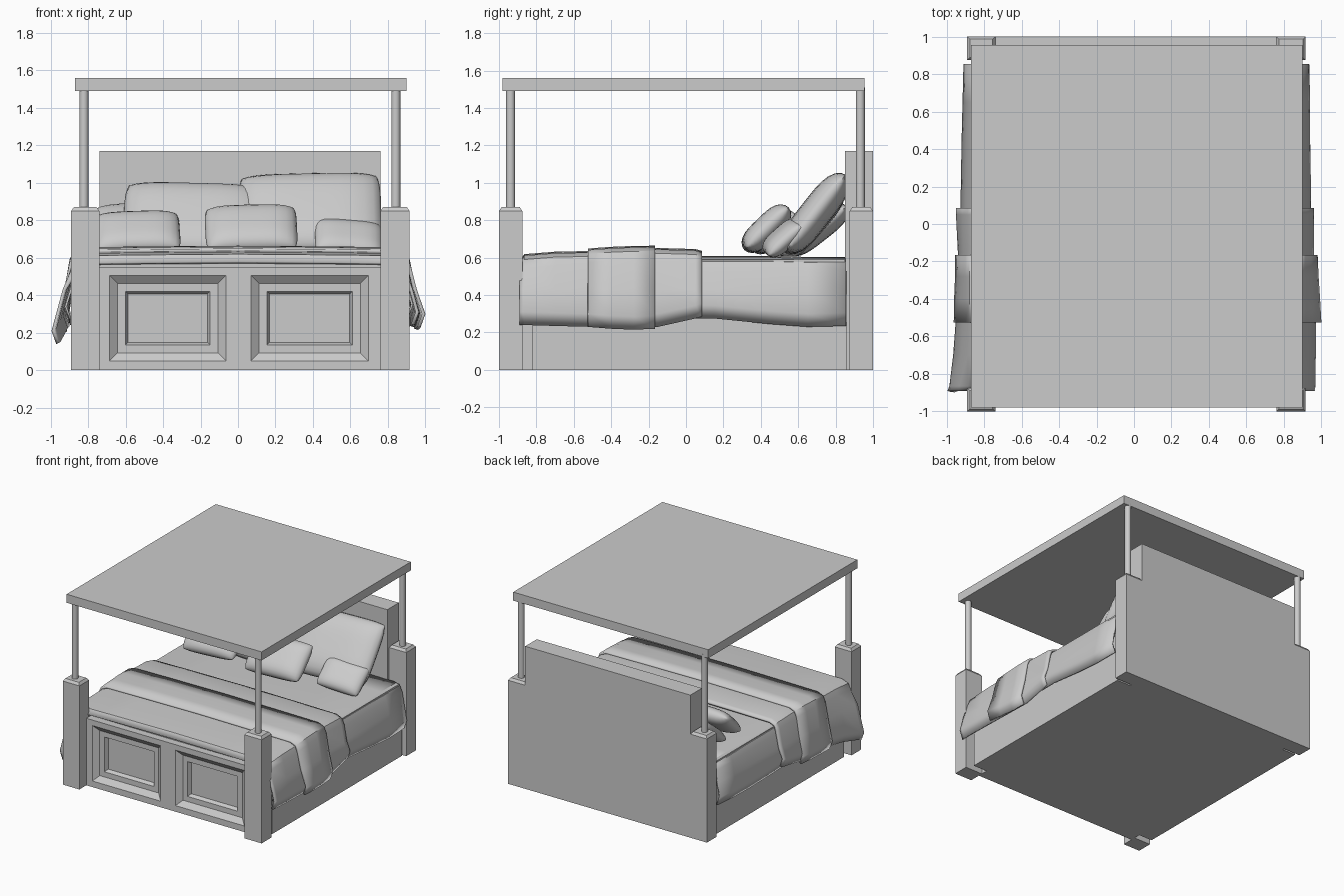
import bpy, bmesh, math
from mathutils import Matrix, Vector

if "Cube" in bpy.data.objects:
    bpy.data.objects.remove(bpy.data.objects["Cube"])


def finish(name, bm, smooth=None):
    bmesh.ops.recalc_face_normals(bm, faces=bm.faces)
    me = bpy.data.meshes.new(name)
    bm.to_mesh(me)
    bm.free()
    ob = bpy.data.objects.new(name, me)
    bpy.context.collection.objects.link(ob)
    if smooth:
        bpy.ops.object.select_all(action='DESELECT')
        ob.select_set(True)
        bpy.context.view_layer.objects.active = ob
        bpy.ops.object.shade_smooth_by_angle(angle=math.radians(smooth))
    return ob


def box(name, x0, x1, y0, y1, z0, z1, cap=0.0):
    """Box, optionally topped by a chamfered cap of the given height."""
    bm = bmesh.new()
    bmesh.ops.create_cube(bm, size=1)
    for v in bm.verts:
        v.co = (x0 if v.co.x < 0 else x1, y0 if v.co.y < 0 else y1,
                z0 if v.co.z < 0 else z1)
    if cap:
        bm.normal_update()
        top = [f for f in bm.faces if f.normal.z > 0.9]
        bmesh.ops.inset_region(bm, faces=top, thickness=0.02)
        for v in top[0].verts:
            v.co.z += cap
    return finish(name, bm)


# Corner posts with round canopy poles
for side, x0, x1 in (("left", -0.89, -0.74), ("right", 0.76, 0.915)):
    for end, y0, y1, py in (("front", -1.0, -0.875, -0.938), ("rear", 0.875, 1.0, 0.932)):
        box(f"{end}_{side}_post", x0, x1, y0, y1, 0, 0.85, 0.02)
        bm = bmesh.new()
        px = -0.822 if side == "left" else 0.842
        bmesh.ops.create_cone(bm, cap_ends=True, segments=16, radius1=0.024, radius2=0.024,
                              depth=0.65, matrix=Matrix.Translation((px, py, 1.185)))
        finish(f"{end}_{side}_pole", bm, 40)

# Canopy, headboard, bed base and mattress
box("canopy", -0.87, 0.90, -0.98, 0.955, 1.49, 1.56)
box("headboard", -0.74, 0.76, 0.85, 1.0, 0, 1.17)
box("bed_base", -0.86, 0.885, -0.82, 0.86, 0, 0.53)
box("mattress", -0.85, 0.87, -0.85, 0.85, 0.53, 0.59)

# Footboard with two stepped, recessed panels
bm = bmesh.new()
xs, zs = (-0.74, -0.685, -0.065, 0.07, 0.695, 0.76), (0, 0.05, 0.505, 0.55)
grid = [[bm.verts.new((x, -0.91, z)) for x in xs] for z in zs]
panels = []
for j in range(3):
    for i in range(5):
        f = bm.faces.new((grid[j][i], grid[j][i + 1], grid[j + 1][i + 1], grid[j + 1][i]))
        if j == 1 and i in (1, 3):
            panels.append(f)
rim = [e for e in bm.edges if e.is_boundary]
bm.normal_update()
for thick, depth in ((0.06, -0.035), (0.06, 0.0), (0.02, -0.03)):
    bmesh.ops.inset_individual(bm, faces=panels, thickness=thick, depth=depth)
    bm.normal_update()
back = bmesh.ops.extrude_edge_only(bm, edges=rim)["geom"]
for v in back:
    if isinstance(v, bmesh.types.BMVert):
        v.co.y = -0.80
finish("footboard", bm)


# Bedding: cloth lofted along y; stations are (y, top z, left hem x, z, right hem x, z)
def cloth(name, stations, out, thick):
    bm = bmesh.new()
    rows = []
    for y, top, xl, zl, xr, zr in stations:
        left, right = -0.875 - out, 0.893 + out
        half_l = [(xl + 0.025, zl), (xl, zl + 0.07),
                  (left * 0.55 + xl * 0.45, 0.43), (left, top - 0.07),
                  (left + 0.02, top - 0.025), (left + 0.07, top - 0.004), (-0.5, top)]
        half_r = [(xr - 0.025, zr), (xr, zr + 0.07),
                  (right * 0.55 + xr * 0.45, 0.43), (right, top - 0.07),
                  (right - 0.02, top - 0.025), (right - 0.07, top - 0.004), (0.5, top)]
        prof = half_l + [(0, top + 0.004)] + half_r[::-1]
        rows.append([bm.verts.new((x, y, z)) for x, z in prof])
    for a, b in zip(rows, rows[1:]):
        for i in range(len(a) - 1):
            bm.faces.new((a[i], a[i + 1], b[i + 1], b[i]))
    ob = finish(name, bm)
    for f in ob.data.polygons:   # outside faces up, so thickness grows inward
        f.use_smooth = True
    if sum(f.normal.z for f in ob.data.polygons) < 0:
        ob.data.flip_normals()
    mod = ob.modifiers.new("thickness", 'SOLIDIFY')
    mod.thickness, mod.offset = thick, -1
    bpy.ops.object.select_all(action='DESELECT')
    ob.select_set(True)
    bpy.context.view_layer.objects.active = ob
    bpy.ops.object.shade_smooth_by_angle(angle=math.radians(40))
    return ob


cloth("blanket", [(-0.84, 0.605, -0.925, 0.27, 0.935, 0.28), (-0.3, 0.605, -0.925, 0.27, 0.94, 0.28),
                  (0.15, 0.605, -0.925, 0.25, 0.945, 0.275), (0.45, 0.605, -0.92, 0.24, 0.94, 0.245),
                  (0.65, 0.60, -0.915, 0.24, 0.94, 0.23), (0.855, 0.60, -0.91, 0.25, 0.935, 0.235)],
      0.0, 0.012)
cloth("comforter", [(-0.89, 0.575, -0.995, 0.14, 0.965, 0.24), (-0.865, 0.615, -0.985, 0.15, 0.968, 0.24),
                    (-0.7, 0.628, -0.965, 0.19, 0.97, 0.235), (-0.5, 0.632, -0.95, 0.22, 0.97, 0.23),
                    (-0.15, 0.648, -0.94, 0.23, 0.96, 0.23), (0.05, 0.642, -0.95, 0.27, 0.96, 0.275),
                    (0.085, 0.632, -0.95, 0.28, 0.96, 0.285)], 0.012, 0.018)
cloth("throw", [(-0.525, 0.645, -0.962, 0.2, 1.0, 0.23), (-0.4, 0.654, -0.96, 0.2, 0.993, 0.22),
                (-0.28, 0.659, -0.955, 0.2, 0.985, 0.215), (-0.165, 0.66, -0.955, 0.21, 0.98, 0.22)],
      0.024, 0.018)


# Pillows: puffed square cushion with a seam, leaning back
def pillow(name, loc, w, h, t, lean, turn=0, roll=0):
    bm = bmesh.new()
    n = 14
    sides = []
    for s in (1, -1):
        rows = []
        for j in range(n + 1):
            row = []
            for i in range(n + 1):
                u = math.sin((i / n - 0.5) * math.pi)
                v = math.sin((j / n - 0.5) * math.pi)
                puff = (max(0, 1 - u ** 4) * max(0, 1 - v ** 4)) ** 0.5
                x = u * (1 - 0.05 * (1 - u * u) - 0.06 * v ** 6)
                y = v * (1 - 0.05 * (1 - v * v) - 0.06 * u ** 6)
                row.append(bm.verts.new((x * w / 2, y * h / 2, s * puff * t / 2)))
            rows.append(row)
        for a, b in zip(rows, rows[1:]):
            for i in range(n):
                bm.faces.new((a[i], a[i + 1], b[i + 1], b[i]))
    bmesh.ops.remove_doubles(bm, verts=bm.verts, dist=1e-5)
    rot = (Matrix.Rotation(math.radians(turn), 4, 'Z') @ Matrix.Rotation(math.radians(lean), 4, 'X')
           @ Matrix.Rotation(math.radians(roll), 4, 'Z'))
    bmesh.ops.transform(bm, matrix=Matrix.Translation(Vector(loc)) @ rot, verts=bm.verts)
    finish(name, bm, 60)


pillow("large_right_pillow", (0.385, 0.69, 0.835), 0.76, 0.52, 0.17, 52, 0, 1.5)
pillow("large_left_pillow", (-0.24, 0.67, 0.80), 0.74, 0.49, 0.17, 50, 0, -2)
pillow("rear_left_pillow", (-0.47, 0.70, 0.75), 0.60, 0.40, 0.14, 38, 0, 1)
pillow("small_left_pillow", (-0.54, 0.47, 0.735), 0.46, 0.29, 0.13, 42, 0, 3)
pillow("small_middle_pillow", (0.07, 0.43, 0.755), 0.49, 0.32, 0.14, 44, 0, 2)
pillow("small_right_pillow", (0.59, 0.52, 0.705), 0.36, 0.25, 0.11, 42, 10, -7)
